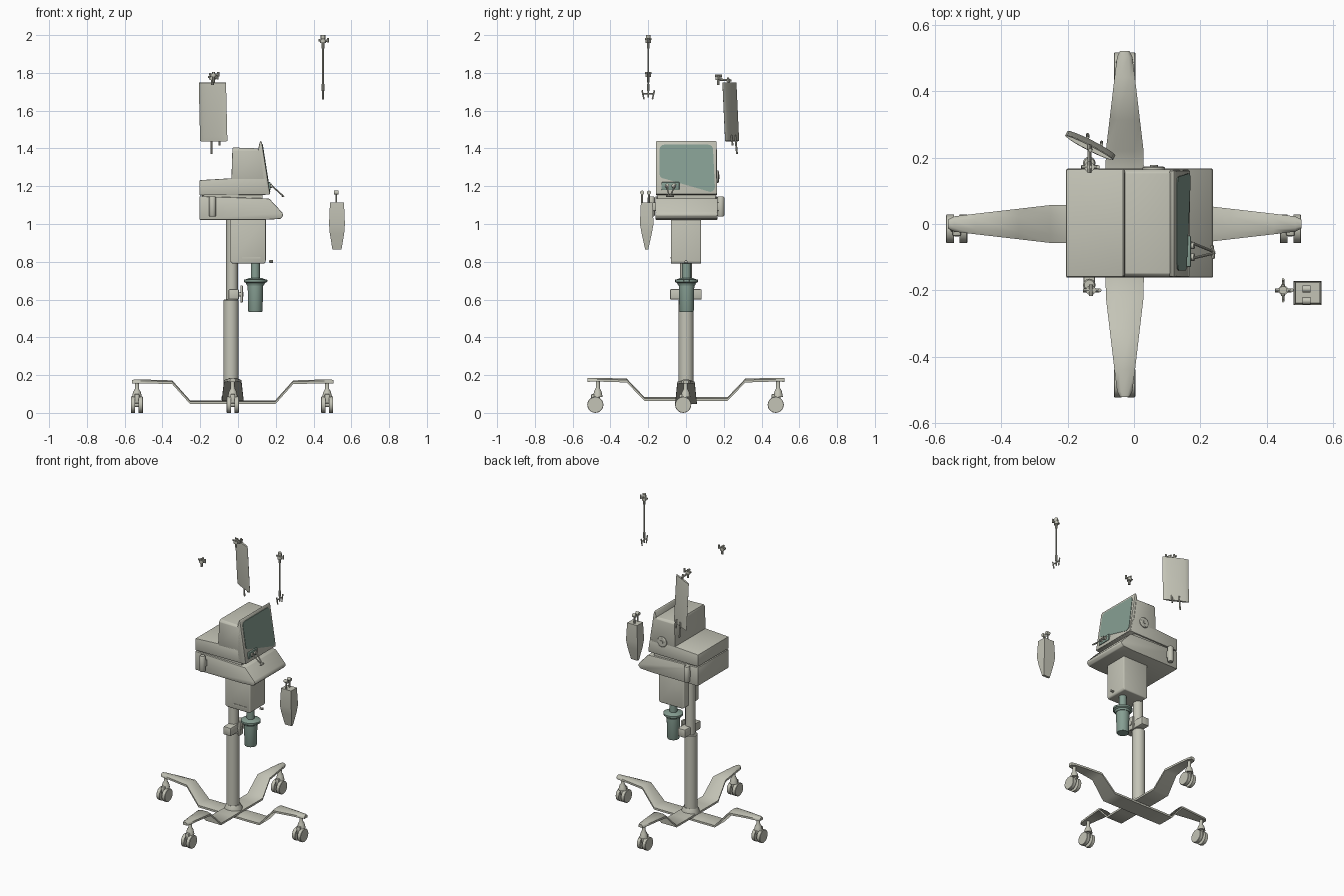
import bpy, bmesh, math
from mathutils import Vector, Matrix

if "Cube" in bpy.data.objects:
    bpy.data.objects.remove(bpy.data.objects["Cube"])


def mat(name, r, g, b):
    m = bpy.data.materials.new(name)
    m.diffuse_color = (r, g, b, 1)
    m.use_nodes = True
    m.node_tree.nodes["Principled BSDF"].inputs["Base Color"].default_value = m.diffuse_color
    return m


BODY = mat("warm_grey", 0.55, 0.55, 0.47)
SCREEN = mat("screen_green", 0.24, 0.345, 0.29)


def finish(name, bm, m, bevel=0, seg=2, sharp=.6):
    bmesh.ops.recalc_face_normals(bm, faces=bm.faces)
    if bevel:
        es = [e for e in bm.edges if e.calc_face_angle(0) > 0.4]
        bmesh.ops.bevel(bm, geom=es, offset=bevel, segments=seg, profile=0.5,
                        affect='EDGES', clamp_overlap=True)
    for f in bm.faces:
        f.smooth = True
    for e in bm.edges:
        e.smooth = e.calc_face_angle(0) < sharp
    me = bpy.data.meshes.new(name)
    bm.to_mesh(me)
    bm.free()
    me.materials.append(m)
    ob = bpy.data.objects.new(name, me)
    bpy.context.collection.objects.link(ob)
    return ob


def loft(name, rings, m, bevel=0, seg=2, sharp=.6):
    bm = bmesh.new()
    vs = [[bm.verts.new(p) for p in r] for r in rings]
    n = len(vs[0])
    for a, b in zip(vs, vs[1:]):
        for i in range(n):
            j = (i + 1) % n
            bm.faces.new((a[i], a[j], b[j], b[i]))
    bm.faces.new(vs[0][::-1])
    bm.faces.new(vs[-1])
    return finish(name, bm, m, bevel, seg, sharp)


def prism(name, xz, y0, y1, m, bevel=0, seg=2):
    return loft(name, [[(x, y, z) for x, z in xz] for y in (y0, y1)], m, bevel, seg)


def box(name, x0, x1, y0, y1, z0, z1, m, bevel=0, seg=2):
    return prism(name, [(x0, z0), (x1, z0), (x1, z1), (x0, z1)], y0, y1, m, bevel, seg)


def turned(name, p0, p1, prof, m, n=20):
    """Revolve (t, radius) pairs around the line p0-p1."""
    p0, p1 = Vector(p0), Vector(p1)
    q = (p1 - p0).to_track_quat('Z', 'Y')
    ring = lambda t, r: [p0.lerp(p1, t) + q @ Vector((r * math.cos(k * math.tau / n),
                         r * math.sin(k * math.tau / n), 0)) for k in range(n)]
    return loft(name, [ring(t, r) for t, r in prof], m)


def rod(name, p0, p1, r, m, n=12):
    return turned(name, p0, p1, [(0, r), (1, r)], m, n)


# Cross-shaped foot: four cranked, tapering arms
CX = -0.028
path = [(0, .055, .056), (.12, .055, .058), (.225, .055, .057), (.32, .161, .046),
        (.45, .165, .031), (.515, .165, .023), (.533, .164, .014)]


def arm(name, ang, dz0, dz1, k):
    c, s = math.cos(ang), math.sin(ang)
    rings = []
    for r, z, w in path:
        r, dz = r * k, (dz0 if z < .1 else dz1)
        sec = [(-w, -.009), (w, -.009), (w, .004), (w * .5, .011), (-w * .5, .011), (-w, .004)]
        rings.append([(CX + c * r - s * u, s * r + c * u, z + dz + v) for u, v in sec])
    loft(name, rings, BODY, sharp=1.0)


for i in range(4):
    odd = i % 2
    arm(f"foot_arm_{i}", i * math.pi / 2, .018 * odd, .009 * odd, 1 - .02 * odd)

# Twin-wheel casters
for i, (x, y, d) in enumerate([(-.535, 0, 0), (.472, 0, 0), (CX, -.465, .008), (CX, .49, .008)]):
    wy = y - .015
    for s in (-1, 1):
        turned(f"caster_wheel_{i}_{s}", (x + s * .009, wy, .043), (x + s * .032, wy, .043),
               [(0, .043), (.92, .043), (1, .041)], BODY, 20)
    rod(f"caster_axle_{i}", (x - .012, wy, .043), (x + .012, wy, .043), .012, BODY)
    box(f"caster_fork_{i}", x - .013, x + .013, wy - .022, wy + .025, .05, .1, BODY, .006)
    turned(f"caster_stem_{i}", (x, y - .002, .085), (x, y - .002, .16 + d),
           [(0, .026), (.35, .02), (.55, .011), (1, .011)], BODY, 14)

# Column with foot flange and telescoping pole
turned("column_flange", (-.033, 0, .07), (-.033, 0, .11),
       [(0, .056), (.4, .054), (1, .042)], BODY, 24)
turned("lower_column", (-.037, 0, .07), (-.037, 0, .6), [(0, .04), (.99, .04), (1, .036)], BODY, 28)
rod("upper_column", (-.032, 0, .58), (-.032, 0, 1.04), .031, BODY, 24)

# Height clamp
box("clamp_block", -.05, .005, -.085, .083, .6, .655, BODY, .006)
rod("clamp_screw", (0, 0, .628), (.03, 0, .628), .012, BODY)
box("clamp_lever", .012, .026, -.018, .018, .585, .675, BODY, .004)

# Blower housing under the cabinet
prism("blower_housing", [(-.04, .8), (-.03, .79), (.14, .79), (.147, .8), (.147, 1.03), (-.04, 1.03)],
      -.08, .08, BODY, .012, 3)
box("blower_slot", .02, .12, -.083, -.079, .818, .826, BODY)
rod("blower_latch", (.165, 0, .80), (.185, 0, .802), .008, BODY, 8)

# Humidifier canister
turned("canister", (.092, .003, .535), (.092, .003, .69),
       [(0, .036), (.03, .038), (.9, .041), (1, .041)], SCREEN, 24)
turned("canister_collar", (.092, .003, .675), (.092, .003, .715),
       [(0, .045), (.3, .05), (.45, .06), (.75, .06), (.85, .045), (1, .032)], SCREEN, 24)
rod("canister_neck", (.092, .003, .705), (.092, .003, .8), .024, SCREEN, 20)
box("canister_tab", .125, .155, -.012, .018, .692, .706, SCREEN, .003)

# Cabinet: lower drawer body with sloping front
prism("lower_cabinet", [(-.205, 1.022), (.14, 1.022), (.225, 1.027), (.24, 1.045), (.235, 1.06),
                        (.165, 1.135), (-.205, 1.147)], -.162, .167, BODY, .005)
box("cabinet_joint", -.19, .13, -.15, .155, 1.13, 1.165, BODY)
prism("upper_cabinet", [(-.205, 1.152), (.165, 1.155), (.15, 1.242), (-.035, 1.242), (-.205, 1.232)],
      -.16, .165, BODY, .004)

# Monitor hood and screen bezel
loft("monitor_hood", [[(-.035, -.16, 1.23), (.14, -.16, 1.23), (.14, .165, 1.23), (-.035, .165, 1.23)],
                      [(-.030, -.16, 1.39), (.12, -.16, 1.39), (.12, .165, 1.39), (-.030, .165, 1.39)],
                      [(-.028, -.15, 1.405), (.11, -.15, 1.4), (.11, .155, 1.4), (-.028, .155, 1.405)]],
     BODY, .003)
prism("screen_bezel", [(.17, 1.157), (.128, 1.425), (.121, 1.441), (.114, 1.43), (.104, 1.38), (.11, 1.157)],
      -.16, .162, BODY, .005)


def face_x(z):
    return .170 - .042 * (z - 1.157) / .268


outline = []
for cy, cz, a0 in [(.118, 1.395, 0), (-.115, 1.395, 90), (-.115, 1.265, 180), (.128, 1.195, 270)]:
    for k in range(5):
        a = math.radians(a0 + k * 22.5)
        outline.append((cy + .025 * math.cos(a), cz + .025 * math.sin(a)))
loft("screen", [[(face_x(z) + o, y, z) for y, z in outline] for o in (-.004, .003)], SCREEN)

# Control cluster below the screen and the wand
box("control_plate", .158, .172, -.13, -.035, 1.18, 1.222, SCREEN, .004)
for i, y in enumerate((-.1, -.065)):
    rod(f"control_knob_{i}", (.165, y, 1.2), (.182, y, 1.203), .011, BODY, 14)
for i, (y0, y1) in enumerate([(-.055, -.085), (-.105, -.088)]):
    rod(f"wand_rod_{i}", (.17, y0, 1.21), (.243, y1, 1.145), .004, BODY, 8)
rod("wand_tip", (.236, -.065, 1.148), (.24, -.105, 1.148), .005, BODY, 8)

# Round vent on the back side
turned("side_vent", (.06, .16, 1.25), (.06, .174, 1.25),
       [(0, .034), (.7, .034), (1, .028)], BODY, 24)
rod("side_vent_hub", (.06, .17, 1.25), (.06, .178, 1.25), .012, BODY, 16)

# Side sockets for accessory poles
for s, y in ((-1, -.184), (1, .184)):
    turned(f"side_socket_{s}", (-.135, y, 1.04), (-.135, y, 1.145),
           [(0, .015), (.06, .019), (.94, .019), (1, .015)], BODY, 16)
    box(f"side_socket_bracket_{s}", -.152, -.118, min(y, s * .155), max(y, s * .155), 1.07, 1.115, BODY, .003)


# Accessory pole hooks
def hook(name, x, y, z):
    rod(name + "_post", (x, y, z - .035), (x, y, z + .02), .007, BODY, 10)
    rod(name + "_collar", (x, y, z - .008), (x, y, z + .012), .015, BODY, 12)
    rod(name + "_arm", (x - .024, y, z + .008), (x + .026, y, z + .004), .006, BODY, 8)
    rod(name + "_cross", (x, y - .018, z + .015), (x, y + .018, z + .015), .006, BODY, 8)
    rod(name + "_end", (x + .026, y, z - .004), (x + .026, y, z + .02), .006, BODY, 8)


hook("front_hook", -.13, -.2, 1.785)
hook("rear_hook", -.135, .172, 1.77)
rod("rear_hook_bar", (-.135, .165, 1.765), (-.135, .24, 1.76), .006, BODY, 8)

# Drip bag: tilted pillow with tubes
W = .081
sec = [(W * math.cos(a), .010 * math.sin(a)) for a in [k * math.tau / 16 for k in range(16)]]
bag = loft("drip_bag", [[(u, v * t, z) for u, v in sec] for z, t in
                        [(-.155, .7), (-.13, .95), (0, 1.0), (.13, .95), (.155, .7)]], BODY)
bag.matrix_world = (Matrix.Translation((-.132, .237, 1.593)) @ Matrix.Rotation(math.radians(-27), 4, 'Z')
                    @ Matrix.Rotation(math.radians(3), 4, 'X'))
rod("bag_hanger", (-.132, .228, 1.74), (-.132, .222, 1.775), .006, BODY, 8)
rod("bag_tube_long", (-.14, .27, 1.37), (-.14, .26, 1.47), .005, BODY, 8)
rod("bag_tube_short", (-.098, .247, 1.415), (-.098, .24, 1.47), .005, BODY, 8)

# Hanging infusion rod with hook head and fork
rod("infusion_rod", (.45, -.2, 1.67), (.45, -.2, 1.985), .004, BODY, 8)
hook("infusion_head", .45, -.2, 1.965)
rod("infusion_cap", (.45, -.2, 1.98), (.45, -.2, 2.0), .012, BODY, 12)
rod("infusion_joint", (.45, -.2, 1.705), (.45, -.2, 1.74), .008, BODY, 10)
rod("fork_bar", (.45, -.228, 1.69), (.45, -.172, 1.69), .004, BODY, 8)
for s in (-1, 1):
    rod(f"fork_prong_{s}", (.45, -.2 + s * .022, 1.66), (.45, -.2 + s * .033, 1.708), .004, BODY, 8)

# Faceted hanging bottle with two hooks
loft("hanging_bottle", [[(.524 + sx * a, -.208 + sy * b, z) for sx, sy in ((-1, -1), (1, -1), (1, 1), (-1, 1))]
                        for z, a, b in [(.865, .024, .008), (.95, .038, .027), (1.0, .042, .036),
                                        (1.113, .037, .031)]], BODY)
for i, y in enumerate((-.232, -.196)):
    rod(f"bottle_hook_{i}", (.52, y, 1.11), (.52, y, 1.16), .005, BODY, 8)
    rod(f"bottle_hook_head_{i}", (.508, y, 1.166), (.532, y, 1.166), .011, BODY, 12)
